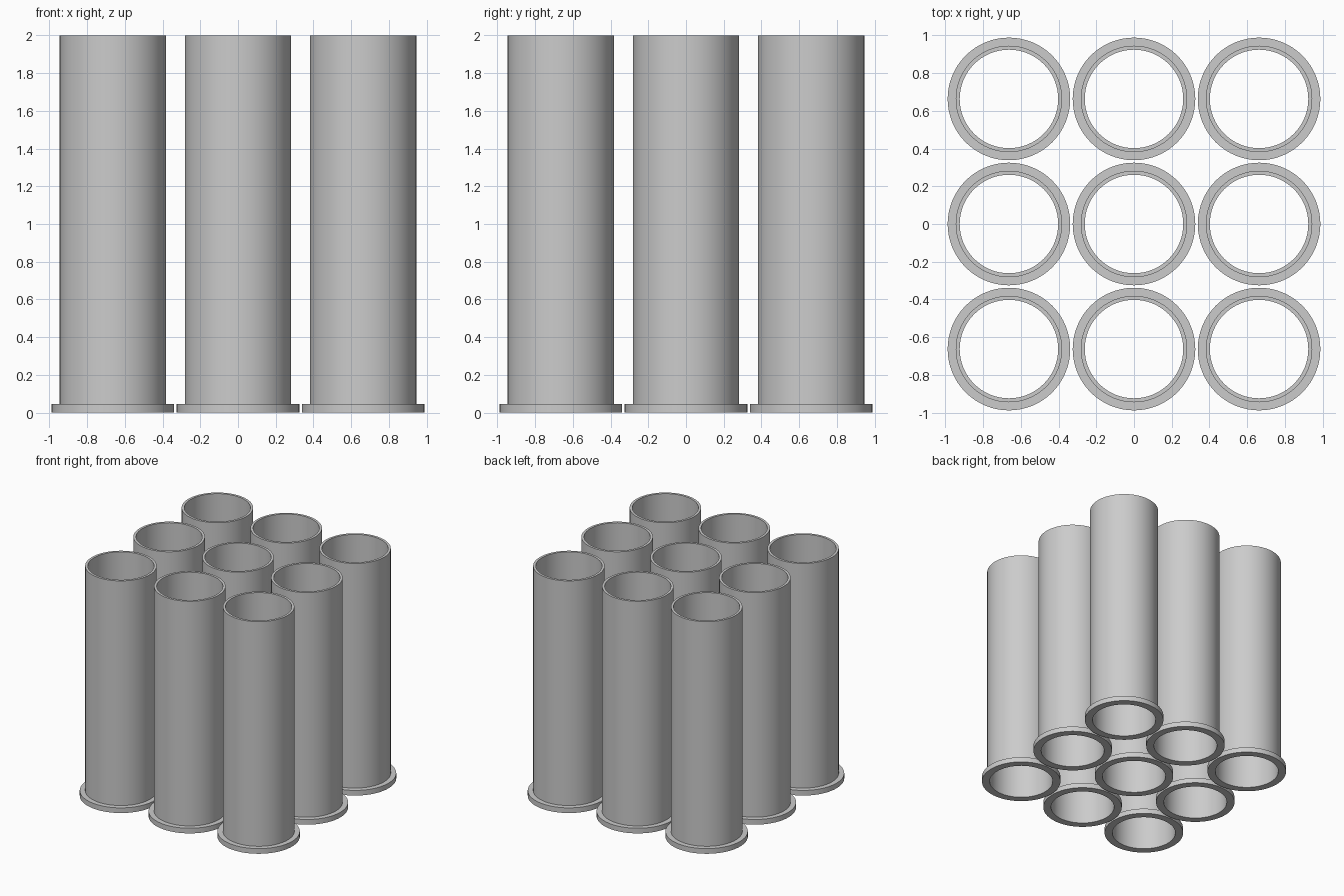
import bpy, bmesh, math

SIDES = 64
SPACING = 0.663
BORE, TUBE, FLANGE = 0.261, 0.282, 0.325
HEIGHT, FLANGE_HEIGHT = 2.0, 0.045

cube = bpy.data.objects.get("Cube")
if cube:
    bpy.data.objects.remove(cube, do_unlink=True)

# Plain grey material
grey = bpy.data.materials.new("light_grey")
grey.use_nodes = True
colour = (0.6, 0.6, 0.6, 1)
grey.diffuse_color = colour
grey.node_tree.nodes["Principled BSDF"].inputs["Base Color"].default_value = colour


def flanged_tube_mesh():
    """Closed wall section turned around the z axis: open tube with a foot flange."""
    section = [(BORE, 0), (FLANGE, 0), (FLANGE, FLANGE_HEIGHT),
               (TUBE, FLANGE_HEIGHT), (TUBE, HEIGHT), (BORE, HEIGHT)]
    bm = bmesh.new()
    rings = []
    for i in range(SIDES):
        a = math.tau * i / SIDES
        rings.append([bm.verts.new((r * math.cos(a), r * math.sin(a), z)) for r, z in section])
    for i, ring in enumerate(rings):
        following = rings[(i + 1) % SIDES]
        for j in range(len(section)):
            k = (j + 1) % len(section)
            bm.faces.new((ring[j], following[j], following[k], ring[k]))
    bmesh.ops.recalc_face_normals(bm, faces=bm.faces)
    mesh = bpy.data.meshes.new("flanged_tube")
    bm.to_mesh(mesh)
    bm.free()
    mesh.materials.append(grey)
    return mesh


# Three by three grid of tubes sharing one mesh
mesh = flanged_tube_mesh()
bpy.ops.object.select_all(action='DESELECT')
for row, y in zip(("front", "middle", "back"), (-SPACING, 0, SPACING)):
    for column, x in zip(("right", "centre", "left"), (-SPACING, 0, SPACING)):
        tube = bpy.data.objects.new(f"{row}_{column}_tube", mesh)
        tube.location = (x, y, 0)
        bpy.context.collection.objects.link(tube)

# Smooth round walls, crisp rims
tube.select_set(True)
bpy.context.view_layer.objects.active = tube
bpy.ops.object.shade_smooth_by_angle(angle=math.radians(30))
